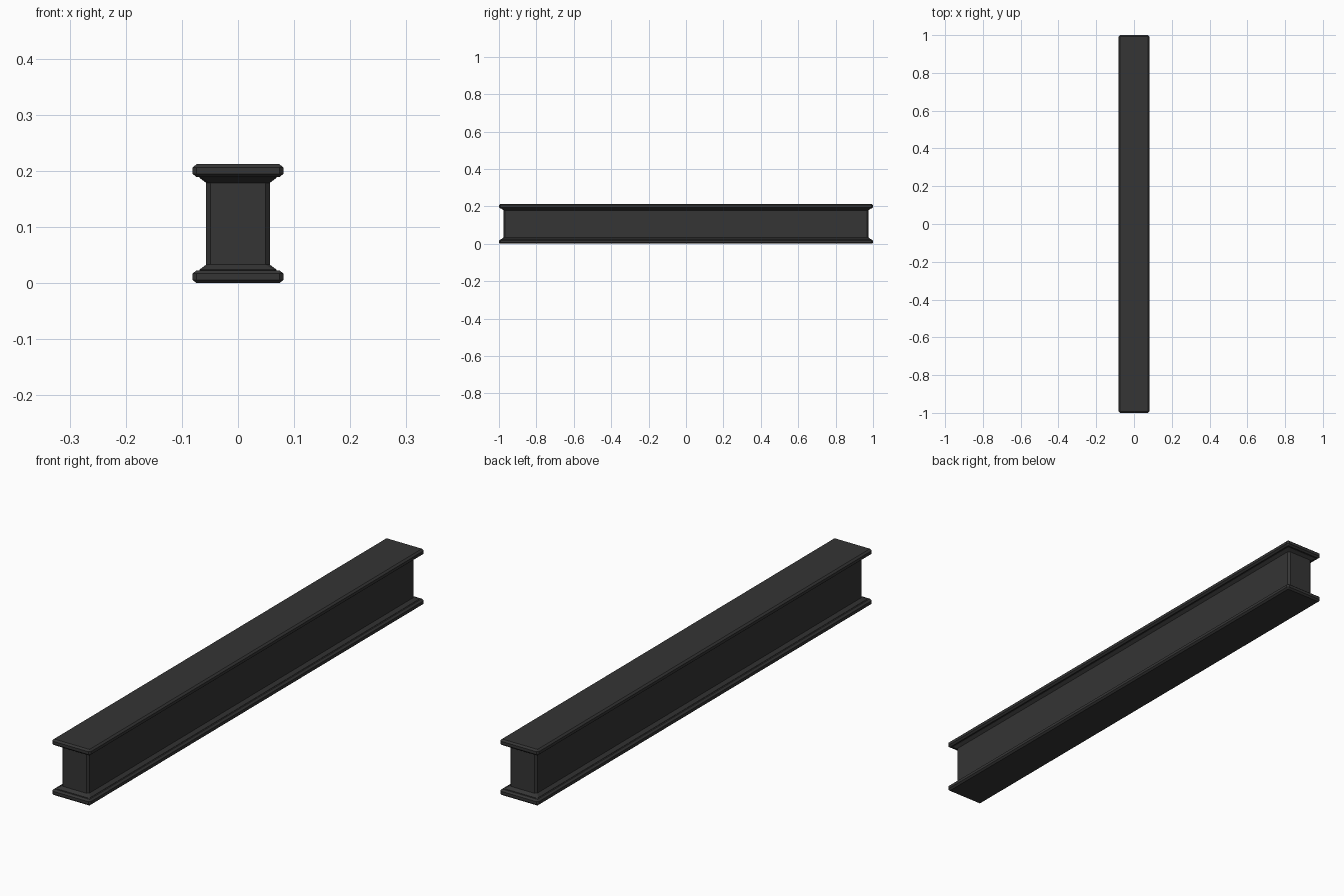
import bpy, bmesh

if "Cube" in bpy.data.objects:
    bpy.data.objects.remove(bpy.data.objects["Cube"])

HX, HY = 0.081, 1.0   # outer half sizes
H = 0.212             # full height

mat = bpy.data.materials.new("dark charcoal metal")
mat.diffuse_color = (0.035, 0.035, 0.035, 1)
mat.use_nodes = True
mat.node_tree.nodes["Principled BSDF"].inputs["Base Color"].default_value = mat.diffuse_color


def ring(bm, inset, chamfer, z):
    """Rectangle with cut corners, inset evenly from the outer outline."""
    x, y, c = HX - inset, HY - inset, chamfer
    pts = [(x, -y + c), (x, y - c), (x - c, y), (-x + c, y),
           (-x, y - c), (-x, -y + c), (-x + c, -y), (x - c, -y)]
    return [bm.verts.new((px, py, z)) for px, py in pts]


def stack(name, levels):
    """Closed solid lofted through (inset, chamfer, z) levels."""
    bm = bmesh.new()
    rings = [ring(bm, *lv) for lv in levels]
    for a, b in zip(rings, rings[1:]):
        for i in range(8):
            j = (i + 1) % 8
            bm.faces.new((a[i], a[j], b[j], b[i]))
    bm.faces.new(rings[0][::-1])
    bm.faces.new(rings[-1])
    bmesh.ops.remove_doubles(bm, verts=bm.verts, dist=1e-5)
    bmesh.ops.recalc_face_normals(bm, faces=bm.faces)
    me = bpy.data.meshes.new(name)
    bm.to_mesh(me)
    bm.free()
    me.materials.append(mat)
    ob = bpy.data.objects.new(name, me)
    bpy.context.collection.objects.link(ob)
    return ob


# bevelled flange plate and sloped moulding, bottom then mirrored to the top
flange = [(0.007, 0, 0.0), (0, 0.007, 0.006), (0, 0.007, 0.017), (0.007, 0, 0.023)]
moulding = [(0.012, 0.005, 0.022), (0.012, 0.005, 0.024), (0.024, 0.008, 0.033)]
for side in ("bottom", "top"):
    for part, levels in (("flange", flange), ("moulding", moulding)):
        if side == "top":
            levels = [(i, c, H - z) for i, c, z in reversed(levels)]
        stack(f"{side}_{part}", levels)

# central web with cut corners
stack("beam_core", [(0.024, 0.008, 0.033), (0.024, 0.008, H - 0.033)])
